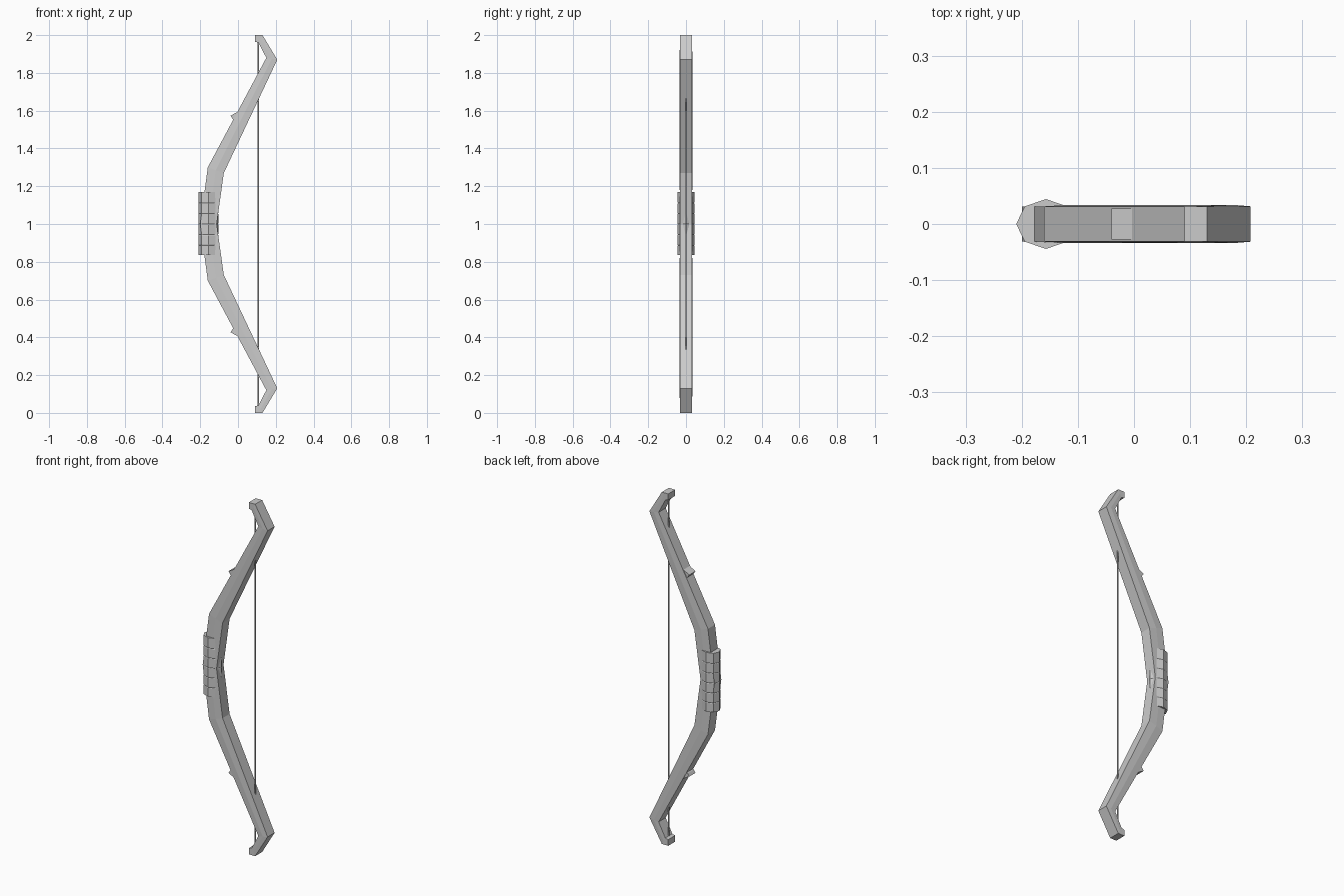
import bpy, bmesh, math

if "Cube" in bpy.data.objects:
    bpy.data.objects.remove(bpy.data.objects["Cube"])


def make_object(name, rings, mirror=False):
    """Skin a closed tube through equal-sized rings of points, capped at the ends.
    Mirrored parts are modelled above z = 1 and reflected, leaving the seam open."""
    bm = bmesh.new()
    vr = [[bm.verts.new((x, y, z - 1.0)) for x, y, z in ring] for ring in rings]
    n = len(vr[0])
    for a, b in zip(vr, vr[1:]):
        for i in range(n):
            j = (i + 1) % n
            bm.faces.new((a[i], a[j], b[j], b[i]))
    if not (mirror and abs(rings[0][0][2] - 1.0) < 1e-5):
        bm.faces.new(vr[0][::-1])
    bm.faces.new(vr[-1])
    bmesh.ops.recalc_face_normals(bm, faces=bm.faces)
    mesh = bpy.data.meshes.new(name)
    bm.to_mesh(mesh)
    bm.free()
    ob = bpy.data.objects.new(name, mesh)
    ob.location.z = 1.0
    bpy.context.collection.objects.link(ob)
    if mirror:
        m = ob.modifiers.new("mirror", 'MIRROR')
        m.use_axis = (False, False, True)
    return ob


def ngon(cx, z, rx, ry, n):
    return [(cx + rx * math.cos(2 * math.pi * i / n),
             ry * math.sin(2 * math.pi * i / n), z) for i in range(n)]


# Bow body: (outer x, z, inner x, z, half thickness at the side ridge)
HALF = 0.0315
stations = [
    (-0.200, 1.000, -0.113, 1.000, 0.0315),
    (-0.160, 1.300, -0.075, 1.270, 0.034),
    (0.150, 1.880, 0.208, 1.870, 0.034),
    (0.108, 1.960, 0.130, 2.000, 0.0315),
    (0.090, 1.965, 0.090, 2.000, 0.0315),
]
rings = []
for xo, zo, xi, zi, r in stations:
    xm, zm = (xo + xi) / 2, (zo + zi) / 2
    rings.append([(xo, -HALF, zo), (xm, -r, zm), (xi, -HALF, zi),
                  (xi, HALF, zi), (xm, r, zm), (xo, HALF, zo)])
make_object("bow_limbs", rings, mirror=True)

# Small wedge on the outer face of each limb
wedge = [(-0.040, 1.573), (0.002, 1.596), (-0.018, 1.548), (-0.030, 1.558)]
make_object("limb_nub", [[(x, y, z) for x, z in wedge] for y in (-0.028, 0.028)],
            mirror=True)

# Grip: octagonal wrap made of slightly ridged bands
bands = 6
z0, z1 = 0.835, 1.17
step = (z1 - z0) / bands
grip = []
for i in range(bands):
    for t, s in ((0.0, 1.0), (0.88, 1.0), (0.94, 0.96)):
        if i == bands - 1 and t > 0.9:
            continue
        t = 1.0 if i == bands - 1 and t > 0 else t
        grip.append(ngon(-0.157, z0 + step * (i + t), 0.053 * s, 0.0445 * s, 8))
make_object("grip_wrap", grip)

# Bowstring
make_object("bowstring", [ngon(0.108, z, 0.004, 0.004, 6) for z in (0.03, 1.97)])
